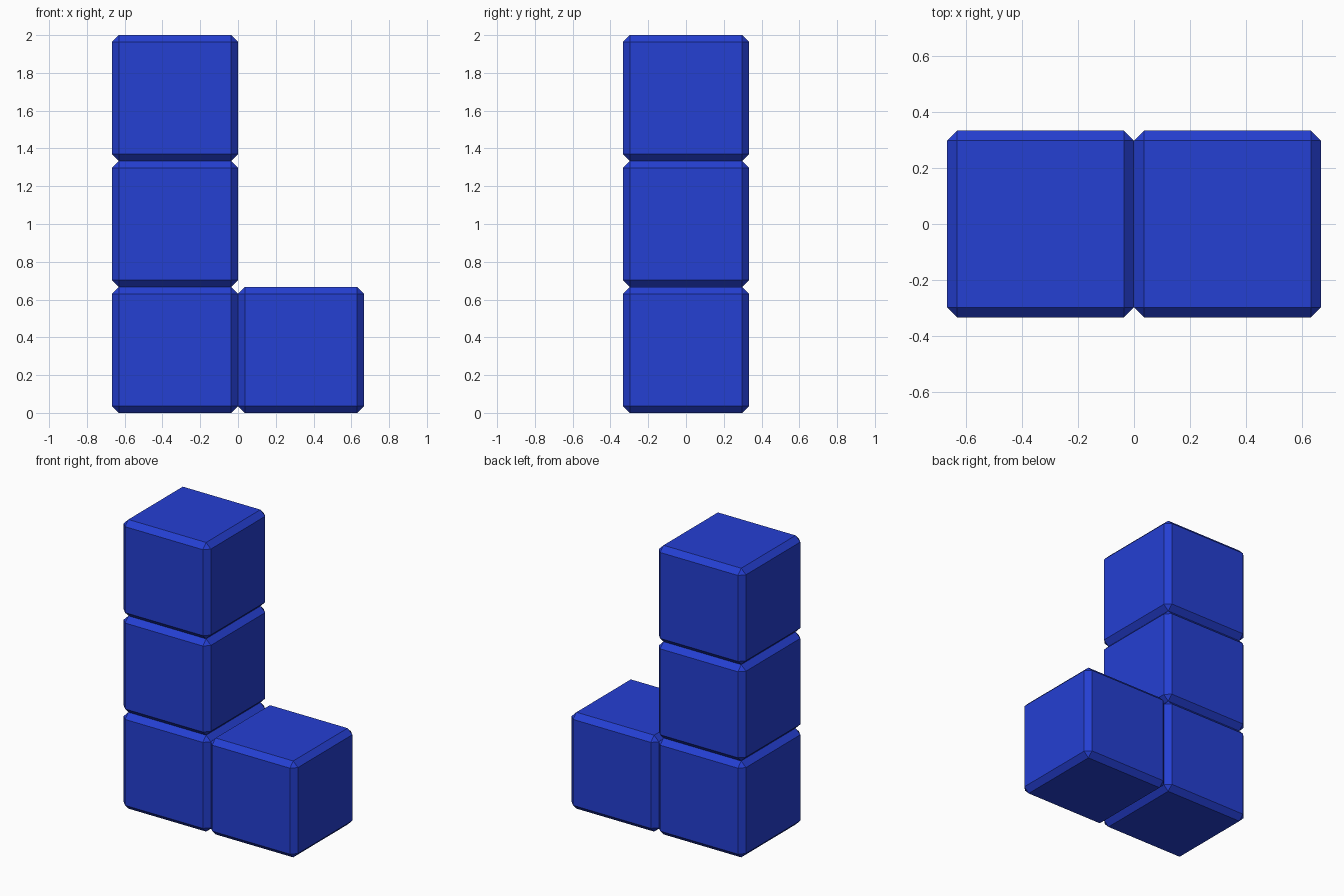
import bpy
import bmesh

if "Cube" in bpy.data.objects:
    bpy.data.objects.remove(bpy.data.objects["Cube"])

S = 2 / 3        # cube side
CHAMFER = 0.036  # edge chamfer width

blue = bpy.data.materials.new("blue")
blue.diffuse_color = (0.018, 0.05, 0.65, 1)
blue.use_nodes = True
blue.node_tree.nodes["Principled BSDF"].inputs["Base Color"].default_value = blue.diffuse_color


# One chamfered cube, flat shaded
def block(name, x, z):
    bm = bmesh.new()
    bmesh.ops.create_cube(bm, size=S)
    bmesh.ops.bevel(bm, geom=bm.edges[:], offset=CHAMFER, offset_type='OFFSET',
                    segments=1, affect='EDGES')
    mesh = bpy.data.meshes.new(name)
    bm.to_mesh(mesh)
    bm.free()
    mesh.materials.append(blue)
    obj = bpy.data.objects.new(name, mesh)
    obj.location = (x, 0, z)
    bpy.context.collection.objects.link(obj)


# Upright column of three blocks
for i, name in enumerate(("bottom_block", "middle_block", "top_block")):
    block(name, -S / 2, S * (i + 0.5))

# Foot block to the right
block("foot_block", S / 2, S / 2)
